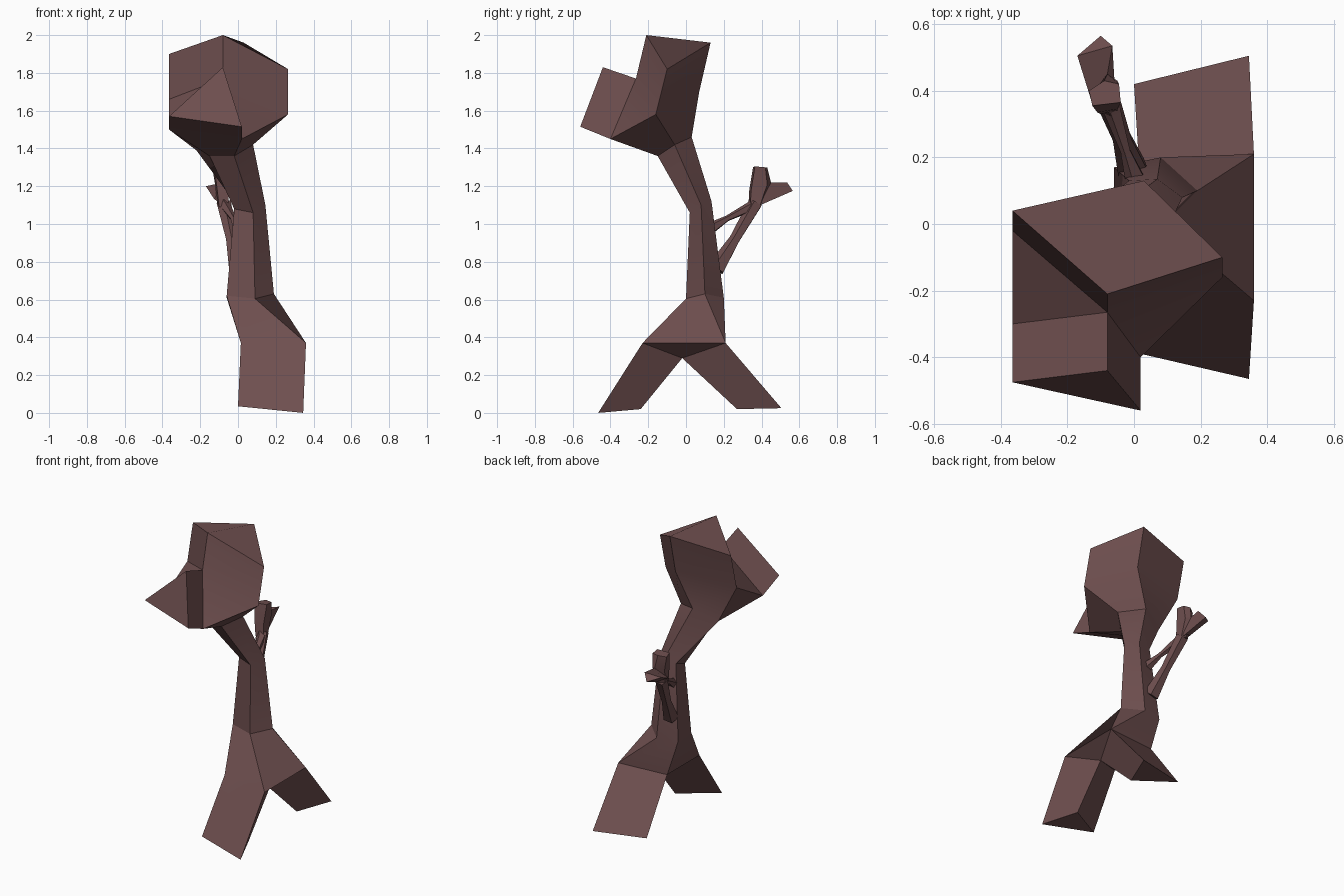
import bpy, bmesh, math
from mathutils import Vector

if "Cube" in bpy.data.objects:
    bpy.data.objects.remove(bpy.data.objects["Cube"])

bark = bpy.data.materials.new("brown_bark")
bark.diffuse_color = (0.155, 0.077, 0.077, 1)
bark.use_nodes = True
bark.node_tree.nodes["Principled BSDF"].inputs["Base Color"].default_value = bark.diffuse_color


class Shape:
    """Collects lofted rings of points into one welded mesh."""

    def __init__(self):
        self.bm = bmesh.new()

    def face(self, pts):
        unique = []
        for p in pts:
            if p not in unique:
                unique.append(p)
        if len(unique) > 2:
            self.bm.faces.new([self.bm.verts.new(p) for p in unique])

    def loft(self, *rings, caps=(False, False)):
        for a, b in zip(rings, rings[1:]):
            n = len(a)
            for i in range(n):
                j = (i + 1) % n
                self.face([a[i], a[j], b[j], b[i]])
        if caps[0]:
            self.face(rings[0])
        if caps[1]:
            self.face(rings[-1])

    def finish(self, name):
        bm = self.bm
        bmesh.ops.remove_doubles(bm, verts=bm.verts, dist=0.0005)
        bmesh.ops.recalc_face_normals(bm, faces=bm.faces)
        me = bpy.data.meshes.new(name)
        bm.to_mesh(me)
        bm.free()
        me.materials.append(bark)
        ob = bpy.data.objects.new(name, me)
        bpy.context.collection.objects.link(ob)
        bpy.ops.object.select_all(action='DESELECT')
        ob.select_set(True)
        bpy.context.view_layer.objects.active = ob
        bpy.ops.object.shade_smooth_by_angle(angle=math.radians(25))
        return ob


def tube_ring(center, direction, r, n=5):
    """Regular ring of n points around a direction."""
    q = Vector(direction).to_track_quat('Z', 'Y')
    return [tuple(Vector(center) + q @ Vector((r * math.cos(k * math.tau / n),
                                               r * math.sin(k * math.tau / n), 0)))
            for k in range(n)]


# --- trunk: five-sided, forks at both ends ---
trunk = Shape()
hip = [(.015, -.165, .37), (.36, -.23, .37), (.36, .21, .37), (.36, .21, .37), (.015, .18, .37)]
low = [(-.06, .03, .62), (.09, 0, .605), (.19, .1, .63), (.08, .2, .61), (-.06, .17, .61)]
mid = [(-.02, .04, 1.08), (.08, .02, 1.06), (.145, .08, 1.1), (.07, .135, 1.12), (-.015, .13, 1.11)]
neck = [(-.15, -.13, 1.36), (-.02, -.15, 1.36), (.08, -.06, 1.42), (-.07, .03, 1.46), (-.22, -.03, 1.39)]
fork = [(-.365, -.3, 1.5), (.02, -.4, 1.45), (.265, -.16, 1.58), (.03, .07, 1.7), (-.365, -.02, 1.66)]
trunk.loft(hip, low, mid, neck, fork)

# upper fork: front stub and tall stub share one crotch point
crotch = (-.08, -.265, 1.77)
f1, f2, c2, b2, d2 = fork
trunk.loft([f1, f2, crotch],
           [(-.365, -.475, 1.57), (.02, -.56, 1.515), (-.08, -.44, 1.83)], caps=(False, True))
trunk.loft([crotch, c2, b2, d2],
           [(-.08, -.21, 2.0), (.265, -.1, 1.82), (.03, .13, 1.96), (-.365, .04, 1.9)],
           caps=(False, True))
trunk.face([f1, crotch, d2])
trunk.face([f2, c2, crotch])

# lower fork: two three-sided roots
groin = (.25, -.02, .29)
p3, p1, p2, _, p4 = hip
trunk.loft([p3, p1, groin],
           [(0, -.385, .035), (.345, -.465, 0), (.25, -.24, .02)], caps=(False, True))
trunk.loft([p2, p4, groin],
           [(.345, .505, .025), (0, .42, .035), (.25, .27, .02)], caps=(False, True))
trunk.face([p1, p2, groin])
trunk.face([p3, p4, groin])
trunk.finish("trunk")

# --- side branch: two thin limbs joining below a forked tip ---
limbs = {
    "lower_limb": [((.0, .16, .76), .05), ((-.035, .26, .92), .03), ((-.075, .37, 1.11), .04)],
    "upper_limb": [((.01, .12, .97), .035), ((-.025, .22, 1.03), .016), ((-.07, .36, 1.1), .03)],
}
for name, path in limbs.items():
    limb = Shape()
    axis = Vector(path[-1][0]) - Vector(path[0][0])
    limb.loft(*[tube_ring(c, axis, r) for c, r in path], caps=(True, True))
    limb.finish(name)

outer = Shape()
outer.loft([(-.125, .36, 1.13), (-.055, .37, 1.09), (-.08, .45, 1.22)],
           [(-.17, .505, 1.2), (-.1, .565, 1.175), (-.065, .535, 1.22)], caps=(True, True))
outer.finish("outer_twig")

upright = Shape()
upright.loft([(-.11, .38, 1.1), (-.08, .40, 1.1), (-.05, .39, 1.09), (-.05, .34, 1.09), (-.1, .33, 1.09)],
             [(-.12, .40, 1.2), (-.08, .45, 1.22), (-.05, .43, 1.21), (-.05, .345, 1.18), (-.11, .335, 1.18)],
             [(-.135, .4, 1.29), (-.09, .43, 1.3), (-.045, .42, 1.3), (-.04, .365, 1.305), (-.125, .355, 1.3)],
             caps=(True, True))
upright.finish("upright_twig")
